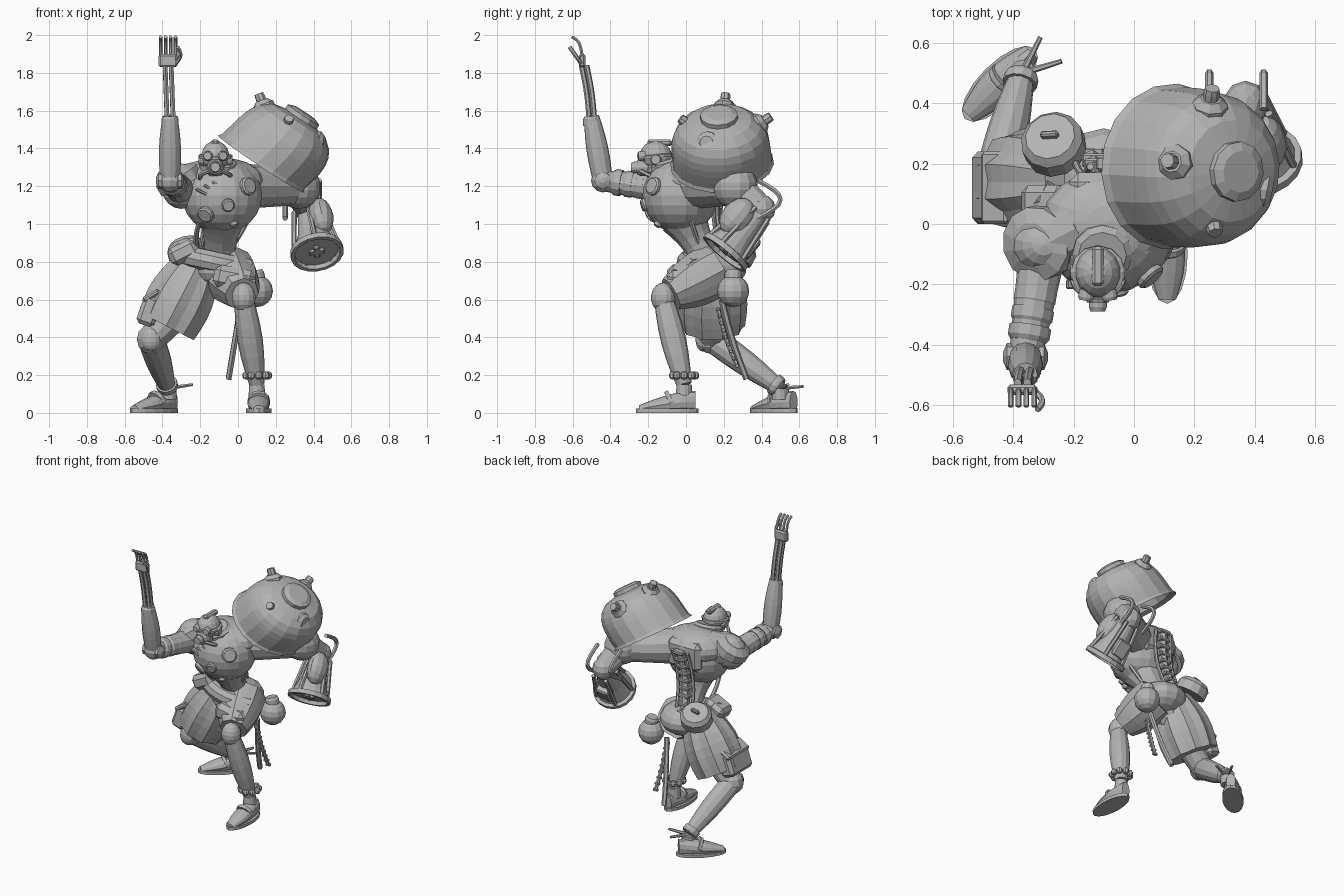
import bpy, bmesh, math
from mathutils import Vector, Matrix

cube = bpy.data.objects.get("Cube")
if cube:
    bpy.data.objects.remove(cube, do_unlink=True)

grey = (.45, .45, .45, 1)
material = bpy.data.materials.new("plain_grey")
material.use_nodes = True
material.diffuse_color = grey
material.node_tree.nodes["Principled BSDF"].inputs["Base Color"].default_value = grey


def P(x, y, z):
    return Vector((x, y, z))


LEFT, FRONT, UP = P(1, 0, 0), P(0, -1, 0), P(0, 0, 1)


def finish(name, bm):
    bmesh.ops.remove_doubles(bm, verts=bm.verts, dist=.0004)
    bmesh.ops.recalc_face_normals(bm, faces=bm.faces)
    mesh = bpy.data.meshes.new(name)
    bm.to_mesh(mesh)
    bm.free()
    mesh.materials.append(material)
    bpy.context.collection.objects.link(bpy.data.objects.new(name, mesh))


def skin(name, rings, sides, caps=True, pleat=0):
    """Bridge rings of (centre, rotation, x radius, y radius)."""
    bm = bmesh.new()
    loops = []
    for centre, turn, rx, ry in rings:
        loop = []
        for i in range(sides):
            angle = math.tau * i / sides
            wave = 1 + pleat * (-1) ** i
            corner = P(rx * math.cos(angle), ry * math.sin(angle), 0) * wave
            loop.append(bm.verts.new(centre + turn @ corner))
        loops.append(loop)
    for low, high in zip(loops, loops[1:]):
        for i in range(sides):
            j = (i + 1) % sides
            bm.faces.new((low[i], low[j], high[j], high[i]))
    if caps:
        bm.faces.new(loops[0])
        bm.faces.new(loops[-1])
    finish(name, bm)


def lathe(name, base, axis, profile, sides=12, caps=True, pleat=0):
    """Turn a profile of (distance, radius) around an axis."""
    axis = axis.normalized()
    turn = axis.to_track_quat('Z', 'Y')
    skin(name, [(base + axis * d, turn, r, r) for d, r in profile], sides, caps, pleat)


def limb(name, start, end, r_start, r_end, bulge=0, sides=12, pleat=0):
    span, steps = end - start, 6
    profile = []
    for i in range(steps + 1):
        s = i / steps
        radius = r_start + (r_end - r_start) * s + bulge * math.sin(math.pi * s)
        profile.append((span.length * s, radius))
    lathe(name, start, span, profile, sides, pleat=pleat)


def drum(name, base, axis, radius, height, taper=.8, sides=12):
    """Short cylinder with a chamfered top."""
    lathe(name, base, axis, [(0, radius), (height * .7, radius), (height, radius * taper)], sides)


def arc(start, end, sag, steps=8):
    return [start.lerp(end, i / steps) + sag * math.sin(math.pi * i / steps) for i in range(steps + 1)]


def tube(name, points, radius, sides=6):
    rings, turn, last = [], None, None
    for i, point in enumerate(points):
        heading = (points[min(i + 1, len(points) - 1)] - points[max(i - 1, 0)]).normalized()
        turn = last.rotation_difference(heading) @ turn if last else heading.to_track_quat('Z', 'Y')
        last = heading
        rings.append((point, turn.copy(), radius, radius))
    skin(name, rings, sides)


def ball(name, centre, size, aim=UP, sides=14):
    bm = bmesh.new()
    frame = Matrix.LocRotScale(centre, UP.rotation_difference(aim), size)
    bmesh.ops.create_uvsphere(bm, u_segments=sides, v_segments=sides * 2 // 3, radius=1, matrix=frame)
    finish(name, bm)


def round_ball(name, centre, radius, sides=10):
    ball(name, centre, P(radius, radius, radius), UP, sides)


def box(name, centre, size, aim=UP, bevel=.01):
    bm = bmesh.new()
    frame = Matrix.LocRotScale(centre, UP.rotation_difference(aim), size)
    bmesh.ops.create_cube(bm, size=1, matrix=frame)
    bmesh.ops.bevel(bm, geom=bm.edges[:], offset=bevel, segments=1, affect='EDGES')
    finish(name, bm)


# Joints of the pose
chest, chest_size = P(-.085, -.03, 1.15), P(.215, .2, .2)
hips = P(-.1, .14, .76)
head = P(-.12, -.16, 1.36)
right_shoulder, right_elbow = P(-.3, -.07, 1.18), P(-.36, -.44, 1.23)
right_cuff, right_wrist = P(-.36, -.5, 1.57), P(-.37, -.54, 1.84)
left_shoulder, left_elbow = P(.32, .26, 1.2), P(.37, .4, 1.08)
left_knee, left_ankle = P(.03, -.12, .61), P(.1, -.01, .15)
right_knee, right_ankle = P(-.46, .14, .39), P(-.37, .5, .13)

# Torso
ball("chest", chest, chest_size, sides=18)
ball("upper_chest", chest + P(0, .04, .08), P(.22, .17, .12), sides=16)
limb("waist", chest + P(0, .02, -.12), hips, .13, .1, -.03)
ball("pelvis", hips, P(.17, .18, .11))
box("back_plate", chest + P(0, .14, .05), P(.26, .12, .2), bevel=.03)
drum("collar", chest + P(-.02, -.06, .14), UP + FRONT * .3, .1, .05)
for x, z, radius in ((-.4, -.5, .045), (.15, -.25, .035), (.65, .25, .05), (.3, -.75, .02)):
    out = P(x, -math.sqrt(1 - x * x - z * z), z)
    drum("chest_gauge", chest + out * chest_size * .95, out, radius, .025)
for i in range(3):
    out = P(-.5 + i * .2, -.85, .1 + i * .1)
    box("chest_vent", chest + out * chest_size, P(.07, .03, .015), UP + LEFT * .5, .004)
for name, x in (("belly_hose", -.2), ("flank_hose", .05)):
    tube(name, arc(P(x, x * .5, 1.02), hips + P(x / 2, -.05, .06), P(x / 9, 0, 0)), .014)

# Spine down the back
spine = arc(chest + P(0, .22, .09), hips + P(-.04, .08, .08), FRONT * .04)
tube("spine_core", spine, .03)
for joint in spine:
    box("vertebra", joint - FRONT * .01, P(.08, .045, .025), bevel=.006)
for side in (-1, 1):
    tube("spine_cable", [joint + LEFT * side * .06 for joint in spine], .012)

# Head
ball("helmet", head, P(.076, .085, .08))
box("jaw", head - UP * .06, P(.1, .11, .09), bevel=.02)
drum("brim", head - UP * .01, UP + FRONT * .1, .09, .02)
box("helmet_crest", head + P(0, .02, .07), P(.04, .13, .035))
drum("mask", head + P(0, -.04, -.06), FRONT, .045, .06)
drum("mask_filter", head + P(0, -.08, -.06), FRONT, .03, .05)
for side in (LEFT, -LEFT):
    drum("goggle", head + side * .035 + FRONT * .06, FRONT + side * .2, .026, .035)
    drum("ear_cap", head + side * .06 - UP * .02, side, .03, .03)
    tube("mask_hose", arc(head + P(0, -.1, -.07), head + side * .08 - UP * .12, side * .03), .012)

# Large shoulder dome with a hollow underside, its mouth flared toward the neck
rim, tilt = P(.17, .19, 1.31), P(.55, -.05, .83).normalized()
inward = tilt.cross(FRONT).normalized()
inward = inward if inward.x < 0 else -inward
radius, depth, steps = .265, .32, 8
outer = [(depth * i / steps, radius * math.sqrt(1 - (i / steps) ** 4)) for i in range(steps + 1)]
inner = [(d * .93, r * .93) for d, r in reversed(outer)]
lip = (-.02, radius * 1.04)
shell = []
for d, r in [lip] + outer + inner + [lip]:
    shift = inward * .04 * (1 - d / depth) ** 2
    shell.append((rim + tilt * d + shift, tilt.to_track_quat('Z', 'Y'), r, r))
skin("shoulder_dome", shell, 18, caps=False)
drum("dome_boss", rim + tilt * .29, tilt, .1, .045, .7)
for tip in (P(.27, -.03, 1.56), P(.11, .21, 1.69), P(.26, .45, 1.57)):
    out = (tip - rim - tilt * .1).normalized()
    drum("knob_base", tip - out * .12, out, .06, .08, .6, 8)
    drum("knob_stem", tip - out * .06, out, .027, .06, .9, 8)
drum("dome_port", P(.4, .12, 1.43), LEFT + FRONT * .2, .06, .06, .6)

# Left arm under the dome
limb("shoulder_link", chest + P(.1, .07, .05), left_shoulder, .12, .1)
round_ball("left_shoulder_joint", left_shoulder, .12, 14)
limb("left_upper_arm", left_shoulder, left_elbow, .09, .07)
round_ball("left_elbow_joint", left_elbow, .075)
for side in (-1, 1):
    start = left_elbow + P(side * .09 - .03, -.02, .15)
    tube("arm_pipe", arc(start, start - UP * .2, FRONT * -.12), .014)

# Cannon forearm
muzzle = P(.42, .2, .84)
bore = (left_elbow - muzzle).normalized()
wide = .142
lathe("cannon_bell", muzzle, bore, [(.025, 0), (.025, wide * .83), (0, wide * .86), (0, wide), (.03, wide),
      (.035, wide * .85), (.13, wide * .6), (.3, wide * .4)], 18, caps=False)
for width, height in ((.08, .03), (.03, .08)):
    box("muzzle_bar", muzzle + bore * .018, P(width, height, .02), bore, .004)
ball("cannon_tank", P(.44, .27, 1.04), P(.065, .08, .11), bore, 12)
across = bore.orthogonal().normalized()
for i in range(5):
    across.rotate(Matrix.Rotation(math.tau / 5, 3, bore))
    limb("cannon_rod", muzzle + across * .125 + bore * .02, muzzle + across * .08 + bore * .29, .014, .014, sides=6)
box("cannon_pack", P(.4, .33, .88), P(.1, .08, .12), bore)

# Raised right arm
ball("right_shoulder_joint", right_shoulder + UP * .02, P(.11, .1, .12))
drum("right_shoulder_cap", right_shoulder + P(0, .01, .03), P(-.4, -.1, .7), .125, .08, .6)
limb("right_collar_link", chest + P(-.1, .02, .07), right_shoulder + UP * .03, .12, .1)
limb("right_upper_arm", right_shoulder, right_elbow, .08, .055)
reach = right_elbow - right_shoulder
for i in range(4):
    drum("arm_band", right_shoulder + reach * (.25 + i * .16), reach, .07, .05, .85)
round_ball("right_elbow_joint", right_elbow, .063)
for side in (LEFT, -LEFT):
    drum("elbow_stud", right_elbow + side * .03, side, .045, .045, .3, 8)
limb("right_forearm", right_elbow, right_cuff, .052, .04, .012)
drum("forearm_cuff", right_cuff - UP * .05, UP, .045, .05)
for x in (-.016, .016):
    for y in (-.014, .014):
        gap = P(x, y, 0)
        tube("wrist_rod", arc(right_cuff + gap, right_wrist + gap, FRONT * -.006), .014)

# Right hand
box("palm", right_wrist + P(0, -.01, .025), P(.1, .035, .07))
for i in range(4):
    knuckle = right_wrist + P((i - 1.5) * .026, -.01, .05)
    tube("finger", arc(knuckle, knuckle + P(0, -.055, .1), P(0, .01, .02)), .0095)
thumb = right_wrist + P(.04, -.015, .01)
tube("thumb", arc(thumb, thumb + P(.01, -.06, .085), LEFT * .02), .011)

# Legs
limb("left_trouser", hips + P(.04, .02, 0), left_knee + P(-.01, .04, .02), .14, .09, .02, 16, .03)
ball("left_knee_cap", left_knee, P(.065, .065, .08))
limb("left_shin", left_knee, left_ankle, .05, .04, .022)
limb("left_ankle_post", left_ankle, left_ankle - UP * .07, .04, .045)
for i in range(9):
    angle = math.tau * i / 9
    round_ball("ankle_bead", left_ankle + P(math.cos(angle), math.sin(angle), .8) * .06, .022, 8)
limb("right_trouser", hips + P(-.1, 0, .05), P(-.38, .14, .46), .11, .165, .035, 20, .045)
round_ball("right_knee_cap", right_knee, .08)
limb("right_thigh", hips, right_knee, .1, .075)
limb("right_shin", right_knee, right_ankle, .07, .04, .012)
limb("right_ankle_post", right_ankle, right_ankle - UP * .06, .045, .045)
ball("right_knee_pad", right_knee + FRONT * .05, P(.055, .04, .065))
drum("ankle_cuff", right_ankle.lerp(right_knee, .1), right_ankle - right_knee, .058, .04, .9)
for end in (P(.13, .04, .02), P(.06, .12, .01)):
    limb("ankle_strap", right_ankle, right_ankle + end, .012, .008, sides=6)


# Shoes on flat soles
def foot(side, heel, toe):
    along = (toe - heel).normalized()
    yaw = LEFT.rotation_difference(along)
    middle = heel.lerp(toe, .5)
    skin(side + "_sole", [(middle + UP * z, yaw, .165, .068) for z in (0, .022)], 16)
    rings, steps = [], 7
    for i in range(steps + 1):
        s = i / steps
        half = .02 + .038 * math.cos(s * math.pi / 2)
        width = .03 + .03 * math.sin(math.pi * s)
        rings.append((heel.lerp(toe, s) + UP * half, along.to_track_quat('Z', 'Y'), width, half))
    skin(side + "_shoe", rings, 12)
    drum(side + "_shoe_band", heel.lerp(toe, .4) + UP * .065, along - UP * .5, .06, .022, .95)


foot("left", P(.11, .05, 0), P(.11, -.25, 0))
foot("right", P(-.34, .57, 0), P(-.55, .36, 0))

# Belt, cloth and pouches
tube("sash", arc(hips + P(-.22, -.04, .08), hips + P(.15, -.08, 0), FRONT * .07), .06, 10)
box("hip_flap", hips + P(-.19, -.08, .09), P(.16, .14, .1), UP - LEFT * .5, .025)
box("front_panel", hips + P(.08, -.19, -.05), P(.22, .1, .12), UP + LEFT * .2, .03)
box("thigh_pouch", P(-.47, .12, .54), P(.1, .24, .16), UP + LEFT * .35, .02)
box("thigh_flap", P(-.46, .12, .62), P(.1, .24, .03), UP - LEFT * .6)
pouch, lean = P(-.26, .25, .82), P(-.2, .45, .85).normalized()
drum("round_pouch", pouch, lean, .105, .09)
box("pouch_handle", pouch + lean * .1, P(.06, .02, .03), lean, .006)
bulb = P(.1, .25, .645)
round_ball("hip_bulb", bulb, .085, 12)
drum("bulb_neck", bulb + UP * .06, UP - LEFT * .2, .045, .05)

# Hanging rods
tube("hanging_rod", arc(P(.02, .19, .6), P(-.05, .32, .18), FRONT * .01), .017)
chain = arc(P(.03, .17, .55), P(.05, .27, .25), FRONT * .01)
tube("hanging_chain", chain, .012)
for link in chain:
    box("chain_tooth", link, P(.035, .02, .018), bevel=.003)
